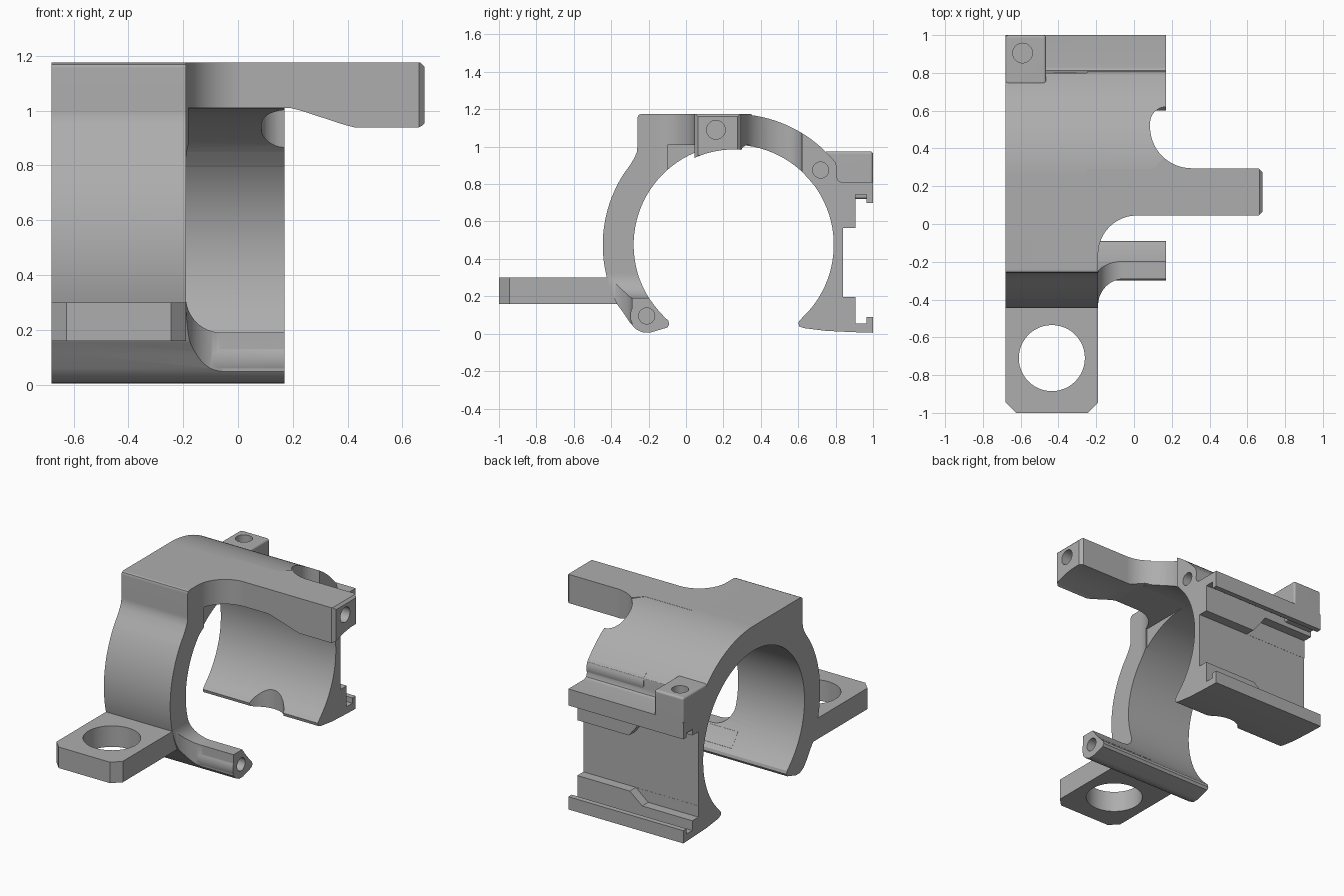
import bpy, bmesh, math
from math import cos, sin, radians

cube = bpy.data.objects.get("Cube")
if cube:
    bpy.data.objects.remove(cube, do_unlink=True)

grey = bpy.data.materials.new("plain grey")
grey.use_nodes = True
grey.diffuse_color = (0.42, 0.42, 0.42, 1)
grey.node_tree.nodes["Principled BSDF"].inputs["Base Color"].default_value = (0.42, 0.42, 0.42, 1)


def arc(cu, cv, r, start, end, n=12):
    angles = [radians(start + (end - start) * i / n) for i in range(n + 1)]
    return [(cu + r * cos(a), cv + r * sin(a)) for a in angles]


def prism(name, pts, axis, lo, hi, bevel=0):
    """Extrude a 2D outline along one axis."""
    place = {"x": lambda u, v, t: (t, u, v),
             "y": lambda u, v, t: (u, t, v),
             "z": lambda u, v, t: (u, v, t)}[axis]
    bm = bmesh.new()
    a = [bm.verts.new(place(u, v, lo)) for u, v in pts]
    b = [bm.verts.new(place(u, v, hi)) for u, v in pts]
    bm.faces.new(a)
    bm.faces.new(b[::-1])
    for i in range(len(pts)):
        j = (i + 1) % len(pts)
        bm.faces.new((a[j], a[i], b[i], b[j]))
    bmesh.ops.recalc_face_normals(bm, faces=bm.faces)
    if bevel:
        sharp = [e for e in bm.edges if e.calc_face_angle(0) > radians(40)]
        bmesh.ops.bevel(bm, geom=sharp, offset=bevel, segments=3, profile=0.5, affect="EDGES")
    mesh = bpy.data.meshes.new(name)
    bm.to_mesh(mesh)
    bm.free()
    mesh.materials.append(grey)
    obj = bpy.data.objects.new(name, mesh)
    bpy.context.collection.objects.link(obj)
    return obj


def rod(name, u, v, r, axis, lo, hi, n=48):
    return prism(name, arc(u, v, r, 0, 360, n)[:-1], axis, lo, hi)


def rect(u0, v0, u1, v1):
    return [(u0, v0), (u1, v0), (u1, v1), (u0, v1)]


def combine(target, tool, operation):
    mod = target.modifiers.new("join", "BOOLEAN")
    mod.operation = operation
    mod.solver = "EXACT"
    mod.object = tool
    bpy.context.view_layer.objects.active = target
    bpy.ops.object.modifier_apply(modifier=mod.name)
    bpy.data.objects.remove(tool, do_unlink=True)


CY, CZ, INNER, OUTER = 0.255, 0.475, 0.535, 0.70
LEFT, RIGHT, WALL, END = -0.68, 0.17, -0.19, 0.68

# C-shaped clamp with a rail on its back
outline = [(-0.24, 1.175), (CY, 1.175)]
outline += arc(CY, CZ, OUTER, 88, 39, 24)
outline += [(0.805, 0.84), (0.812, 0.82), (0.83, 0.81), (1, 0.81), (1, 0.70), (0.965, 0.70),
            (0.965, 0.745), (0.905, 0.745), (0.905, 0.565), (0.84, 0.565), (0.84, 0.195),
            (0.905, 0.195), (0.905, 0.055), (0.965, 0.055), (0.965, 0.09), (1, 0.09),
            (1, 0.005), (0.9, 0.008), (0.75, 0.015), (0.63, 0.03), (0.605, 0.04), (0.60, 0.06)]
outline += arc(CY, CZ, INNER, -47, 227, 72)
outline += [(-0.095, 0.07), (-0.09, 0.05), (-0.10, 0.033), (-0.19, 0.006), (-0.23, 0.006),
            (-0.27, 0.025), (-0.30, 0.06), (-0.34, 0.12)]
outline += arc(CY, CZ, OUTER, 207, 147, 30)
outline += [(-0.30, 0.90), (-0.276, 0.94), (-0.263, 0.97), (-0.26, 1.0), (-0.26, 1.155), (-0.254, 1.169)]
clamp = prism("clamp_body", outline, "x", LEFT, RIGHT)

# Narrow the front wall, leaving the low bar
opening = prism("cutter", [(1, -1), (1, 0.045)] + arc(0.015, -0.16, 0.205, 90, 180)
                + [(WALL, -1)], "z", 0, 2)
window = prism("cutter", [(1, 0.19)] + arc(-0.06, 0.32, 0.13, 270, 180)
               + [(WALL, 2), (1, 2)], "y", -2, 2)
combine(opening, window, "INTERSECT")
combine(clamp, opening, "DIFFERENCE")
combine(clamp, prism("cutter", [(1, -0.29)] + arc(-0.05, -0.43, 0.14, 90, 180)
                     + [(WALL, -1), (1, -1)], "z", -1, 0.9), "DIFFERENCE")

# Rounded bite behind the arm
bite = arc(0.305, 0.515, 0.22, 270, 180, 16) + arc(0.17, 0.535, 0.085, 180, 90, 8)
combine(clamp, prism("cutter", bite + [(0.5, 0.62), (0.5, 0.295)], "z", 0.75, 2), "DIFFERENCE")

# Clear the space beneath the arm root
combine(clamp, prism("cutter", rect(WALL, -0.1, 0.5, 0.29), "z", 0.5, 1.01), "DIFFERENCE")

# Side arm
plan = [(-0.25, -0.16)] + arc(0.015, -0.16, 0.205, 180, 90)
plan += [(END - 0.02, 0.045), (END, 0.065), (END, 0.275), (END - 0.02, 0.295)]
plan += arc(0.305, 0.515, 0.22, 270, 228, 6) + [(0.10, 0.29), (-0.25, 0.29)]
arm = prism("side_arm", plan, "z", 0.9, 1.175)
side = [(-0.3, 1.01), (0.19, 1.01), (0.23, 1.0), (0.39, 0.948), (0.43, 0.938), (0.47, 0.933),
        (END - 0.02, 0.933), (END, 0.953), (END, 1.16), (END - 0.015, 1.175), (-0.3, 1.175)]
combine(arm, prism("cutter", side, "y", -1, 1), "INTERSECT")
combine(arm, rod("cutter", CY, CZ, 0.51, "x", -1, 1, 96), "DIFFERENCE")
combine(clamp, arm, "UNION")

# Pivot bosses, corner block and front lug
for y, z in ((0.72, 0.875), (-0.21, 0.095)):
    combine(clamp, rod("pivot_boss", y, z, 0.088, "x", -0.25, RIGHT), "UNION")
combine(clamp, prism("corner_block", rect(LEFT, 0.74, -0.465, 1), "z", 0.72, 0.975, 0.015), "UNION")
lug = [(LEFT, -0.36), (LEFT, -0.945), (-0.625, -1), (-0.245, -1), (WALL, -0.945), (WALL, -0.36)]
combine(clamp, prism("front_lug", lug, "z", 0.16, 0.30), "UNION")

# Bore again so no added part fills the ring
combine(clamp, rod("cutter", CY, CZ, INNER - 0.001, "x", -0.75, RIGHT + 0.01, 96), "DIFFERENCE")

# Screw and pivot holes
for u, v, r, axis, lo, hi in ((-0.435, -0.71, 0.175, "z", 0, 0.5), (-0.59, 0.905, 0.052, "z", 0.78, 1.2),
                              (0.16, 1.09, 0.05, "x", 0.4, 0.8), (0.72, 0.875, 0.043, "x", -0.1, 0.3),
                              (-0.21, 0.095, 0.043, "x", -0.1, 0.3)):
    combine(clamp, rod("cutter", u, v, r, axis, lo, hi), "DIFFERENCE")

# Wider rail groove at one end, with slanted shoulders
groove = [(-0.8, 0.12), (-0.31, 0.12), (-0.20, 0.21), (-0.20, 0.55), (-0.31, 0.69), (-0.8, 0.69)]
combine(clamp, prism("cutter", groove, "y", 0.841, 1.1), "DIFFERENCE")

# Scallop in the rear lower lip
combine(clamp, rod("cutter", -0.21, 0.54, 0.14, "z", -0.1, 0.25), "DIFFERENCE")

# Smooth curved faces, keep the machined edges crisp
bpy.ops.object.select_all(action="DESELECT")
clamp.select_set(True)
bpy.context.view_layer.objects.active = clamp
bpy.ops.object.shade_smooth_by_angle(angle=radians(30))
normals = clamp.modifiers.new("even shading", "WEIGHTED_NORMAL")
normals.keep_sharp = True
